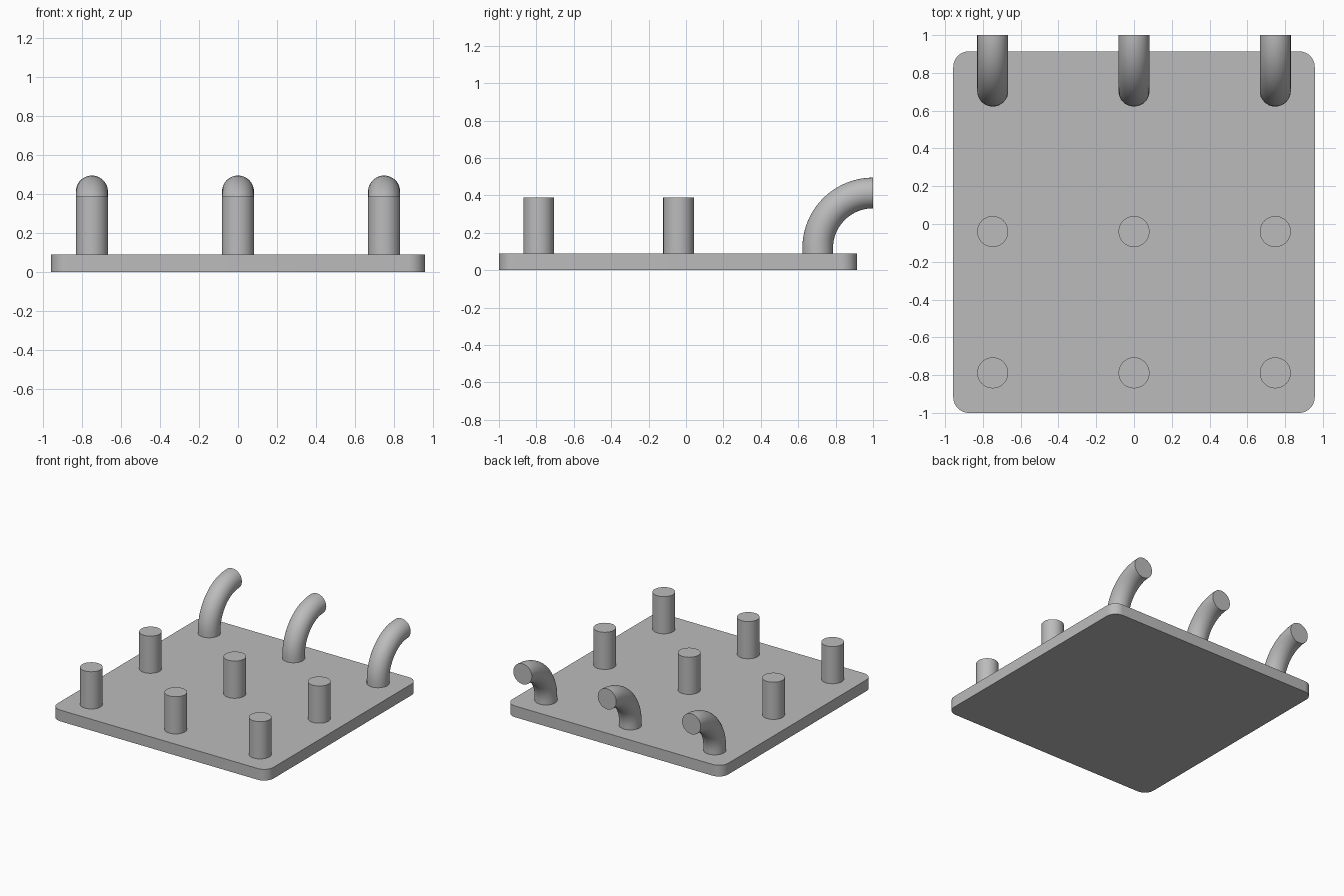
import bpy
import bmesh
from math import sin, cos, pi, tau, radians

if "Cube" in bpy.data.objects:
    bpy.data.objects.remove(bpy.data.objects["Cube"], do_unlink=True)

PLATE_TOP = 0.09
ROOT = 0.06          # posts are sunk slightly into the plate
PEG_TOP = 0.388
RADIUS = 0.082
SIDES = 48
COLUMNS = {"right": -0.748, "middle": 0.0, "left": 0.748}
ROWS = {"front": -0.788, "centre": -0.04}
HOOK_Y = 0.704
BEND_RADIUS = 1.0 - HOOK_Y
BEND_Z = 0.117

grey = bpy.data.materials.new("plain grey")
grey.use_nodes = True
colour = (0.5, 0.5, 0.5, 1.0)
grey.diffuse_color = colour
grey.node_tree.nodes["Principled BSDF"].inputs["Base Color"].default_value = colour


def finish(bm, name, location):
    """Turn a bmesh into a smooth, sharp-edged object."""
    bmesh.ops.recalc_face_normals(bm, faces=bm.faces)
    mesh = bpy.data.meshes.new(name)
    bm.to_mesh(mesh)
    bm.free()
    mesh.materials.append(grey)
    obj = bpy.data.objects.new(name, mesh)
    obj.location = location
    bpy.context.collection.objects.link(obj)
    bpy.ops.object.select_all(action="DESELECT")
    obj.select_set(True)
    bpy.context.view_layer.objects.active = obj
    bpy.ops.object.shade_smooth_by_angle(angle=radians(30))


def rod(name, path, location):
    """Sweep a circle along (y, z, tilt) stations, tilt leaning to the back."""
    bm = bmesh.new()
    rings = []
    for y, z, tilt in path:
        ring = []
        for i in range(SIDES):
            a = tau * i / SIDES
            across, along = RADIUS * cos(a), RADIUS * sin(a)
            ring.append(bm.verts.new((across, y + along * cos(tilt), z - along * sin(tilt))))
        rings.append(ring)
    for low, high in zip(rings, rings[1:]):
        for i in range(SIDES):
            j = (i + 1) % SIDES
            bm.faces.new((low[i], low[j], high[j], high[i]))
    bm.faces.new(rings[0])
    bm.faces.new(rings[-1])
    finish(bm, name, location)


# Base plate with rounded vertical corners
bm = bmesh.new()
bmesh.ops.create_cube(bm, size=1)
bmesh.ops.scale(bm, vec=(1.914, 1.914, PLATE_TOP), verts=bm.verts)
uprights = [e for e in bm.edges if abs(e.verts[0].co.z - e.verts[1].co.z) > 0.01]
bmesh.ops.bevel(bm, geom=uprights, offset=0.083, segments=12, profile=0.5, affect="EDGES")
finish(bm, "base_plate", (0, -0.043, PLATE_TOP / 2))

# Straight pegs
for row, y in ROWS.items():
    for column, x in COLUMNS.items():
        rod(f"{row}_{column}_peg", [(0, ROOT, 0), (0, PEG_TOP, 0)], (x, y, 0))

# Hooks that bend a quarter turn towards the back
STEPS = 24
bend = [(0, ROOT, 0)]
for k in range(STEPS + 1):
    t = pi / 2 * k / STEPS
    bend.append((BEND_RADIUS * (1 - cos(t)), BEND_Z + BEND_RADIUS * sin(t), t))
for column, x in COLUMNS.items():
    rod(f"back_{column}_hook", bend, (x, HOOK_Y, 0))
